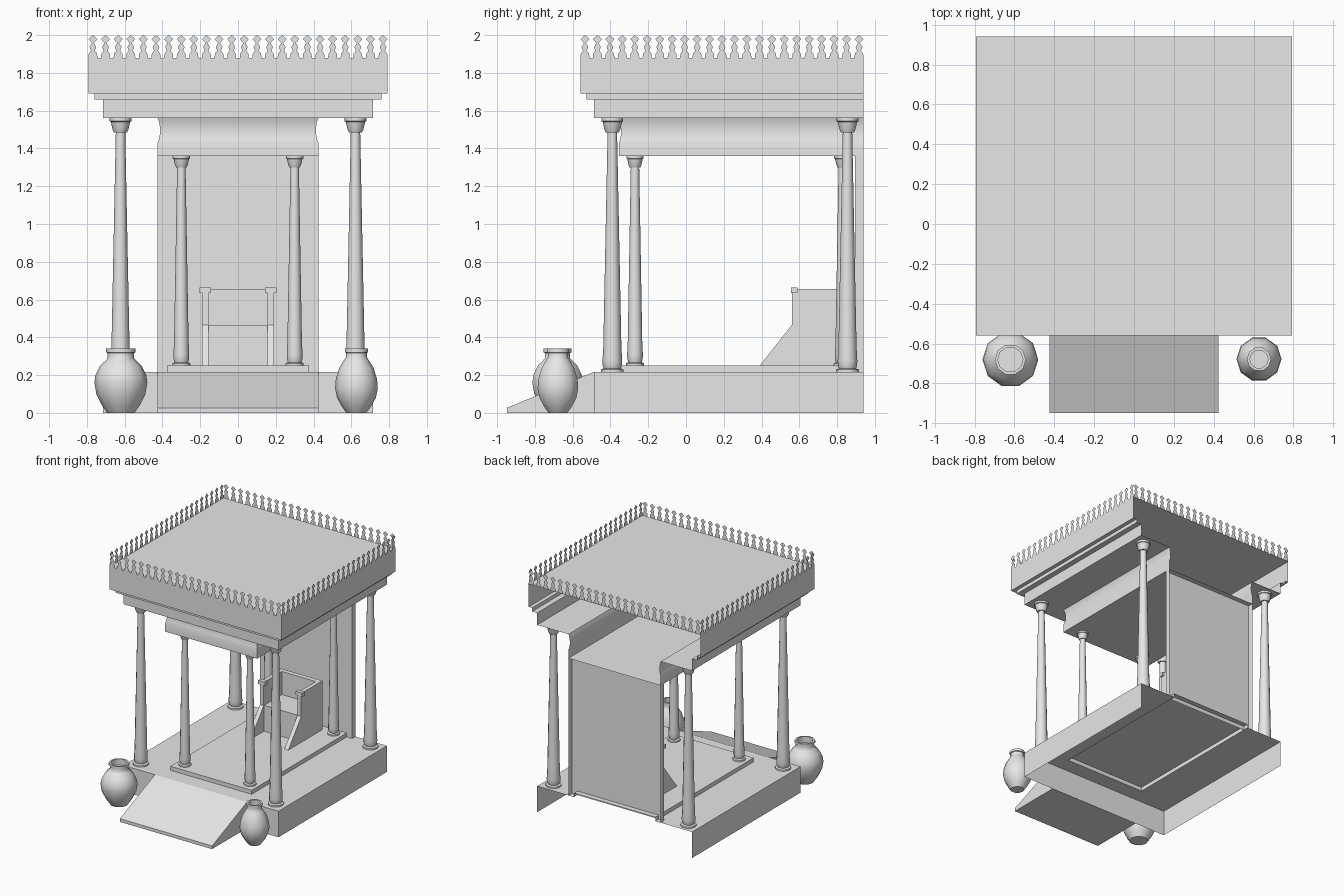
import bpy
import math

if "Cube" in bpy.data.objects:
    bpy.data.objects.remove(bpy.data.objects["Cube"], do_unlink=True)

stone = bpy.data.materials.new("pale_grey_stone")
stone.use_nodes = True
stone.diffuse_color = (0.8, 0.8, 0.8, 1)
stone.node_tree.nodes["Principled BSDF"].inputs["Base Color"].default_value = stone.diffuse_color
BACK = 0.94


def add_mesh(name, verts, faces, smooth=False):
    mesh = bpy.data.meshes.new(name)
    mesh.from_pydata(verts, [], faces)
    mesh.materials.append(stone)
    if smooth:
        mesh.polygons.foreach_set("use_smooth", [True] * len(mesh.polygons))
        mesh.set_sharp_from_angle(angle=math.radians(40))
    obj = bpy.data.objects.new(name, mesh)
    bpy.context.collection.objects.link(obj)
    return obj


def shell(name, rings, top=False, bottom=False, smooth=False):
    """Three-sided skin, open at the back; rings are (half width, front y, z), top first."""
    verts, faces = [], []
    for hw, front, z in rings:
        verts += [(-hw, BACK, z), (-hw, front, z), (hw, front, z), (hw, BACK, z)]
    for i in range(len(rings) - 1):
        for k in range(3):
            a = i * 4 + k
            faces.append((a, a + 4, a + 5, a + 1))
    n = len(verts)
    if top:
        faces.append((0, 1, 2, 3))
    if bottom:
        faces.append((n - 1, n - 2, n - 3, n - 4))
    return add_mesh(name, verts, faces, smooth)


def lathe(name, profile, x, y, sides):
    """Turned part; profile is (radius, z) from the bottom up, closed at both ends."""
    verts, faces = [], []
    for r, z in profile:
        for s in range(sides):
            a = 2 * math.pi * s / sides
            verts.append((x + r * math.cos(a), y + r * math.sin(a), z))
    for i in range(len(profile) - 1):
        for s in range(sides):
            t = (s + 1) % sides
            faces.append((i * sides + s, i * sides + t, (i + 1) * sides + t, (i + 1) * sides + s))
    faces.append(tuple(reversed(range(sides))))
    last = (len(profile) - 1) * sides
    faces.append(tuple(range(last, last + sides)))
    return add_mesh(name, verts, faces, True)


def side_prism(name, outline, x0, x1):
    """Outline of (y, z) points, counter-clockwise seen from +x, extruded along x."""
    n = len(outline)
    verts = [(x, y, z) for x in (x0, x1) for y, z in outline]
    faces = [tuple(reversed(range(n))), tuple(range(n, 2 * n))]
    faces += [(i, (i + 1) % n, (i + 1) % n + n, i + n) for i in range(n)]
    return add_mesh(name, verts, faces)


def box(name, x0, x1, y0, y1, z0, z1):
    return side_prism(name, [(y0, z0), (y1, z0), (y1, z1), (y0, z1)], x0, x1)


# Platform with raised dais, and the entrance ramp
shell("platform", [(0.375, -0.355, 0.25), (0.375, -0.355, 0.217),
                   (0.714, -0.487, 0.217), (0.714, -0.487, 0)], top=True)
side_prism("ramp", [(-0.948, 0), (-0.487, 0), (-0.487, 0.217), (-0.948, 0.027)], -0.425, 0.425)

# Stepped roof running inward to the coved canopy
cove = [(0.425, 1.56), (0.418, 1.54), (0.413, 1.51), (0.413, 1.48), (0.418, 1.45), (0.425, 1.43)]
shell("roof", [(0.792, -0.559, 1.88), (0.792, -0.559, 1.69), (0.76, -0.528, 1.69),
               (0.76, -0.528, 1.66), (0.714, -0.487, 1.66), (0.714, -0.487, 1.56)]
      + [(hw, 0.07 - hw, z) for hw, z in cove] + [(0.425, -0.355, 1.36)],
      top=True, bottom=True, smooth=True)

# Rear wall with its returns
shell("rear_wall", [(0.425, 0.895, 1.36), (0.425, 0.895, 0.217)])

# Pickets round the roof edge
half = [(0.024, 1.88), (0.022, 1.902), (0.010, 1.917), (0.018, 1.937), (0.005, 1.958), (0.024, 1.979)]
picket = half + [(0, 2.0)] + [(-u, z) for u, z in reversed(half)]


def fence(name, start, end, count, place):
    verts, faces = [], []
    for i in range(count):
        c = start + (end - start) * i / (count - 1)
        faces.append(tuple(range(len(verts), len(verts) + len(picket))))
        verts += [place(c + u, z) for u, z in picket]
    add_mesh(name, verts, faces)


for name, y in (("front_fence", -0.559), ("back_fence", BACK)):
    fence(name, -0.768, 0.768, 24, lambda u, z: (u, y, z))
for name, x in (("right_fence", -0.792), ("left_fence", 0.792)):
    fence(name, -0.535, 0.916, 23, lambda u, z: (x, u, z))


# Columns: tall outer set and short inner set
def column(name, x, y, z0, z1, k):
    profile = [(0.060, z0), (0.060, z0 + 0.012), (0.045, z0 + 0.018), (0.051, z0 + 0.035),
               (0.052, z0 + 0.06), (0.048, z0 + 0.13), (0.025 / k ** 0.5, z1 - 0.075 * k),
               (0.035, z1 - 0.075 * k), (0.042, z1 - 0.06 * k), (0.051, z1 - 0.02 * k),
               (0.057, z1 - 0.016 * k), (0.057, z1)]
    lathe(name, [(r * k, z) for r, z in profile], x, y, 12)


for side, s in (("left", 1), ("right", -1)):
    for place, outer_y, inner_y in (("front", -0.39, -0.27), ("back", 0.855, 0.83)):
        column(f"outer_column_{place}_{side}", s * 0.622, outer_y, 0.217, 1.56, 1.0)
        column(f"inner_column_{place}_{side}", s * 0.30, inner_y, 0.25, 1.36, 0.8)

# Throne
cheek = [(0.39, 0.25), (0.84, 0.25), (0.84, 0.657), (0.56, 0.657), (0.56, 0.465)]
for side, s in (("left", 1), ("right", -1)):
    x0, x1 = sorted((s * 0.155, s * 0.19))
    side_prism(f"throne_side_{side}", cheek, x0, x1)
    x0, x1 = sorted((s * 0.142, s * 0.203))
    box(f"throne_arm_block_{side}", x0, x1, 0.555, 0.59, 0.634, 0.665)
box("throne_seat", -0.155, 0.155, 0.565, 0.80, 0.25, 0.465)
box("throne_back", -0.155, 0.155, 0.80, 0.84, 0.25, 0.657)

# Vases by the ramp, open at the mouth
big = [(0.072, 0), (0.10, 0.04), (0.13, 0.10), (0.14, 0.16), (0.135, 0.20), (0.11, 0.25),
       (0.078, 0.28), (0.07, 0.29), (0.07, 0.318), (0.078, 0.32), (0.078, 0.34),
       (0.063, 0.34), (0.063, 0.29)]
small = [(0.052, 0), (0.075, 0.03), (0.103, 0.08), (0.113, 0.13), (0.109, 0.18), (0.09, 0.24),
         (0.065, 0.28), (0.055, 0.295), (0.055, 0.318), (0.061, 0.32), (0.061, 0.34),
         (0.046, 0.34), (0.046, 0.29)]
lathe("large_vase", big, -0.62, -0.68, 10)
lathe("small_vase", small, 0.627, -0.678, 10)
